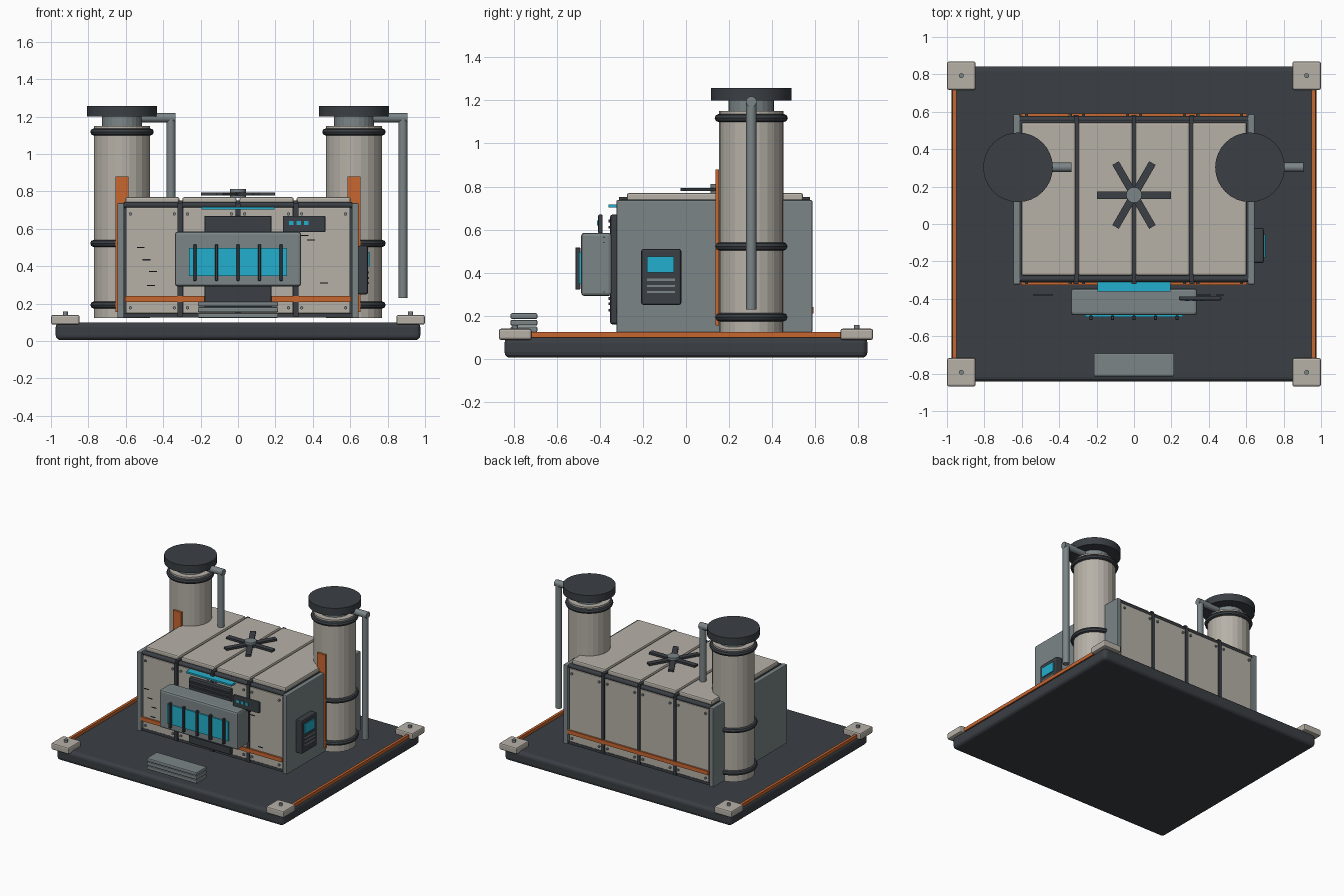
import bpy, bmesh, math
from mathutils import Matrix, Vector

if "Cube" in bpy.data.objects:
    bpy.data.objects.remove(bpy.data.objects["Cube"])


def material(name, rgb):
    m = bpy.data.materials.new(name)
    m.diffuse_color = (*rgb, 1)
    m.use_nodes = True
    m.node_tree.nodes["Principled BSDF"].inputs["Base Color"].default_value = m.diffuse_color
    return m


DARK = material("dark slate", (0.043, 0.050, 0.058))
CREAM = material("warm panel", (0.47, 0.44, 0.39))
GREY = material("steel grey", (0.20, 0.235, 0.245))
ORANGE = material("orange trim", (0.58, 0.135, 0.03))
CYAN = material("cyan glass", (0.017, 0.43, 0.61))


def finish(name, bm, mat, smooth=False):
    me = bpy.data.meshes.new(name)
    bm.to_mesh(me)
    bm.free()
    me.materials.append(mat)
    ob = bpy.data.objects.new(name, me)
    bpy.context.collection.objects.link(ob)
    if smooth:
        bpy.ops.object.select_all(action='DESELECT')
        ob.select_set(True)
        bpy.context.view_layer.objects.active = ob
        bpy.ops.object.shade_smooth_by_angle(angle=math.radians(40))
    return ob


def box(name, mat, x, y, z, bevel=0, segments=2, turn=0):
    """Box from (min, max) pairs, optionally turned about its own vertical axis."""
    bm = bmesh.new()
    bmesh.ops.create_cube(bm, size=1)
    size = [b - a for a, b in (x, y, z)]
    mid = Vector([(a + b) / 2 for a, b in (x, y, z)])
    bmesh.ops.scale(bm, vec=size, verts=bm.verts)
    if bevel:
        bmesh.ops.bevel(bm, geom=bm.edges[:], offset=bevel, segments=segments,
                        profile=0.5, affect='EDGES')
    bmesh.ops.transform(bm, matrix=Matrix.Translation(mid) @ Matrix.Rotation(turn, 4, 'Z'),
                        verts=bm.verts)
    return finish(name, bm, mat)


def rod(name, mat, a, b, r, sides=16, smooth=False):
    """Closed cylinder between two points."""
    a, b = Vector(a), Vector(b)
    bm = bmesh.new()
    rot = (b - a).to_track_quat('Z', 'Y').to_matrix().to_4x4()
    bmesh.ops.create_cone(bm, cap_ends=True, segments=sides, radius1=r, radius2=r,
                          depth=(b - a).length, matrix=Matrix.Translation((a + b) / 2) @ rot)
    return finish(name, bm, mat, smooth)


def ring(name, mat, centre, major, minor, sides=32, tube=8):
    bm = bmesh.new()
    grid = []
    for i in range(sides):
        t = 2 * math.pi * i / sides
        row = []
        for j in range(tube):
            p = 2 * math.pi * j / tube
            r = major + minor * math.cos(p)
            row.append(bm.verts.new((centre[0] + r * math.cos(t), centre[1] + r * math.sin(t),
                                     centre[2] + minor * math.sin(p))))
        grid.append(row)
    for i in range(sides):
        n = (i + 1) % sides
        for j in range(tube):
            k = (j + 1) % tube
            bm.faces.new((grid[i][j], grid[n][j], grid[n][k], grid[i][k]))
    return finish(name, bm, mat, True)


# Platform, side rails and corner pads
box("platform", DARK, (-0.975, 0.975), (-0.843, 0.843), (0.005, 0.1), 0.026, 3)
for sx in (-1, 1):
    box("side_rail", ORANGE, (sx * 0.96 - 0.01, sx * 0.96 + 0.01), (-0.74, 0.74), (0.098, 0.124))
    for sy in (-1, 1):
        cx, cy = sx * 0.923, sy * 0.793
        box("corner_pad", CREAM, (cx - 0.076, cx + 0.076), (cy - 0.076, cy + 0.076),
            (0.088, 0.14), 0.01)
        rod("corner_bolt", GREY, (cx, cy, 0.138), (cx, cy, 0.158), 0.013, 12)

# Entry steps
for i in range(3):
    z = 0.123 + i * 0.031
    box("step", GREY, (-0.215, 0.215), (-0.815, -0.69), (z, z + 0.027), 0.007)

# Housing core and end plates
box("housing_core", DARK, (-0.612, 0.612), (-0.292, 0.56), (0.125, 0.74))
for sx in (-1, 1):
    box("end_plate", GREY, (sx * 0.627 - 0.018, sx * 0.627 + 0.018), (-0.323, 0.587),
        (0.123, 0.737), 0.006)

# Wall and roof panels with bolts
for i in range(4):
    x0, x1 = -0.61 + i * 0.305 + 0.01, -0.305 + i * 0.305 - 0.01
    box("roof_panel", CREAM, (x0 - 0.002, x1 + 0.002), (-0.275, 0.543), (0.73, 0.77), 0.01)
    for y0, y1, out in ((-0.312, -0.28, -0.312), (0.55, 0.578, 0.578)):
        box("wall_panel", CREAM, (x0, x1), (y0, y1), (0.148, 0.715), 0.005)
        s = -1 if out < 0 else 1
        for bx in (x0 + 0.025, x1 - 0.025):
            for bz in (0.178, 0.68):
                rod("panel_bolt", GREY, (bx, out - s * 0.005, bz), (bx, out + s * 0.01, bz),
                    0.009, 8)

# Seam ribs, edge bars and orange belts
for x in (-0.31, 0, 0.31):
    box("roof_rib", DARK, (x - 0.012, x + 0.012), (-0.31, 0.575), (0.725, 0.752))
    for y in (-0.31, 0.572):
        box("wall_rib", DARK, (x - 0.013, x + 0.013), (y - 0.012, y + 0.012), (0.13, 0.735))
for y, belt in ((-0.293, -0.317), (0.56, 0.582)):
    rod("top_edge_bar", DARK, (-0.61, y, 0.727), (0.61, y, 0.727), 0.016, 12, True)
    box("bottom_edge_bar", DARK, (-0.61, 0.61), (y - 0.014, y + 0.014), (0.125, 0.147))
    box("orange_belt", ORANGE, (-0.605, 0.605), (belt - 0.009, belt + 0.009), (0.21, 0.24))

# Roof fan
for k in range(3):
    box("fan_blade", DARK, (-0.197, 0.197), (0.135, 0.175), (0.779, 0.794),
        turn=k * math.pi / 3)
rod("fan_hub", GREY, (0, 0.155, 0.765), (0, 0.155, 0.812), 0.042, 20, True)

# Twin towers with rings, caps, trim and exhaust pipes
for sx in (-1, 1):
    x, y = sx * 0.62, 0.303
    rod("tower", CREAM, (x, y, 0.123), (x, y, 1.15), 0.15, 24)
    rod("tower_neck", GREY, (x, y, 1.145), (x, y, 1.205), 0.106, 24)
    rod("tower_cap", DARK, (x, y, 1.2), (x, y, 1.257), 0.186, 32, True)
    for z in (0.193, 0.522, 1.118):
        ring("tower_ring", DARK, (x, y, z), 0.151, 0.019)
    box("tower_trim", ORANGE, (x - 0.035, x + 0.035), (0.136, 0.153), (0.155, 0.88))
    px = x + 0.262
    rod("pipe_elbow", GREY, (x, y, 1.194), (px + 0.024, y, 1.194), 0.025, 12, True)
    rod("exhaust_pipe", GREY, (px, y, 0.23), (px, y, 1.19), 0.024, 12, True)

# Front intake: backing board, hood, window and guard bars
box("intake_board", DARK, (-0.18, 0.18), (-0.352, -0.315), (0.16, 0.67), 0.01)
for z in (0.225, 0.255, 0.28, 0.61, 0.64):
    box("board_slat", DARK, (-0.165, 0.165), (-0.36, -0.345), (z - 0.006, z + 0.006))
box("intake_hood", GREY, (-0.337, 0.337), (-0.487, -0.345), (0.292, 0.585), 0.014)
box("intake_window", CYAN, (-0.262, 0.262), (-0.497, -0.48), (0.347, 0.497))
for i in range(-2, 3):
    x = i * 0.115
    box("guard_bar", DARK, (x - 0.009, x + 0.009), (-0.514, -0.49), (0.322, 0.517), 0.003, 1)
box("light_strip", CYAN, (-0.195, 0.195), (-0.36, -0.31), (0.703, 0.716))

# Front status box with three lamps
box("status_box", DARK, (0.24, 0.467), (-0.408, -0.387), (0.582, 0.67), 0.006)
for x in (0.285, 0.325, 0.365):
    box("status_lamp", CYAN, (x - 0.011, x + 0.011), (-0.413, -0.405), (0.62, 0.642))

# Thin vent slits in front of the wall
for x, z in ((-0.52, 0.5), (-0.49, 0.435), (-0.455, 0.372), (-0.465, 0.297),
             (0.355, 0.565), (0.39, 0.54), (0.46, 0.31)):
    box("vent_slit", DARK, (x - 0.021, x + 0.021), (-0.382, -0.378), (z - 0.003, z + 0.003))

# Side control unit with screen and buttons
box("control_unit", DARK, (0.64, 0.695), (-0.208, -0.022), (0.25, 0.51), 0.01)
box("control_screen", CYAN, (0.69, 0.702), (-0.18, -0.055), (0.4, 0.475))
for z in (0.31, 0.338, 0.367):
    box("control_key", GREY, (0.69, 0.7), (-0.18, -0.052), (z - 0.005, z + 0.005))
